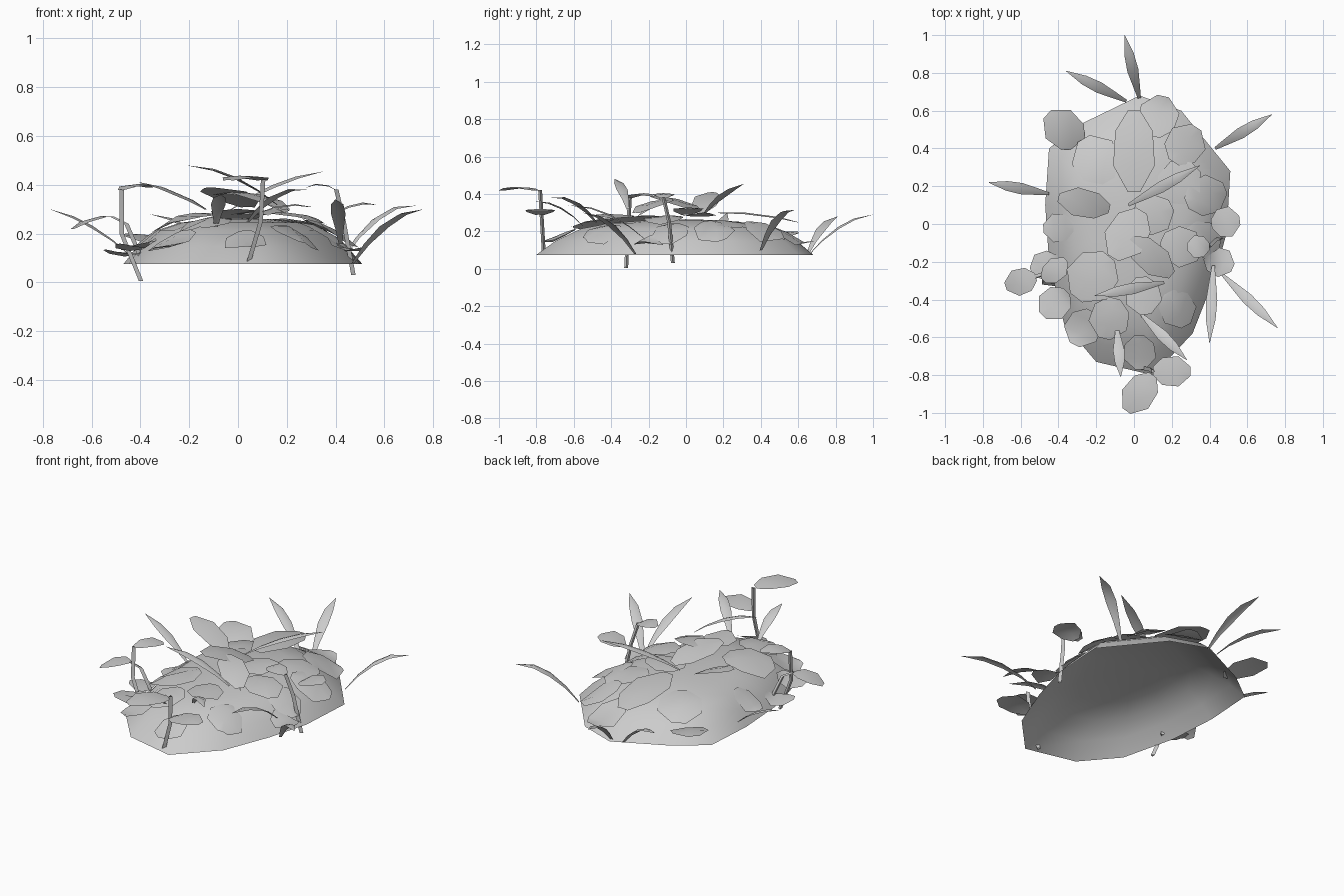
import bpy
import bmesh
import math
from mathutils import Vector

default_cube = bpy.data.objects.get("Cube")
if default_cube:
    bpy.data.objects.remove(default_cube, do_unlink=True)

grey = bpy.data.materials.new("plain grey")
grey.use_nodes = True
colour = (0.6, 0.6, 0.6, 1)
grey.diffuse_color = colour
grey.node_tree.nodes["Principled BSDF"].inputs["Base Color"].default_value = colour

UP = Vector((0, 0, 1))

# Outline of the mound's foot, and its side profile as (scale, height)
OUTLINE = [(.1, -.8), (.31, -.58), (.42, -.3), (.49, -.05), (.51, .28), (.25, .6),
           (.03, .68), (-.28, .53), (-.45, .4), (-.47, .1), (-.45, -.2), (-.37, -.53), (-.2, -.73)]
PROFILE = [(0, .265), (.25, .26), (.5, .245), (.7, .215), (.87, .15), (1, .075)]


def finish(name, bm):
    mesh = bpy.data.meshes.new(name)
    bm.to_mesh(mesh)
    bm.free()
    mesh.materials.append(grey)
    obj = bpy.data.objects.new(name, mesh)
    bpy.context.collection.objects.link(obj)
    bpy.ops.object.select_all(action='DESELECT')
    obj.select_set(True)
    bpy.context.view_layer.objects.active = obj
    bpy.ops.object.shade_smooth_by_angle(angle=math.radians(50))


def mound_height(x, y):
    """Height of the mound's surface, level from just inside its edge outward."""
    ratio = 0
    for (ax, ay), (bx, by) in zip(OUTLINE, OUTLINE[1:] + OUTLINE[:1]):
        nx, ny = by - ay, ax - bx
        ratio = max(ratio, (x * nx + y * ny) / (ax * nx + ay * ny))
    ratio = min(ratio, .96)
    for (s0, z0), (s1, z1) in zip(PROFILE, PROFILE[1:]):
        if ratio <= s1:
            return z0 + (z1 - z0) * (ratio - s0) / (s1 - s0)


def ribbon(bm, path, widths, fold=0.0, hug=False):
    """Leaf strip along a path, three points across, raised along the midrib."""
    rows = []
    for i, p in enumerate(path):
        ahead = path[min(i + 1, len(path) - 1)] - path[max(i - 1, 0)]
        side = ahead.cross(UP).normalized()
        row = []
        for k in (-1, 0, 1):
            q = p + side * widths[i] * k
            if hug and k:
                q.z += mound_height(q.x, q.y) - mound_height(p.x, p.y)
            q.z -= fold * abs(k) * widths[i]
            row.append(bm.verts.new(q))
        rows.append(row)
    for a, b in zip(rows, rows[1:]):
        for k in range(2):
            bm.faces.new((a[k], a[k + 1], b[k + 1], b[k]))


# Mound: an open-bottomed shell
bm = bmesh.new()
peak = bm.verts.new((0, 0, PROFILE[0][1]))
rings = [[bm.verts.new((x * s, y * s, z)) for x, y in OUTLINE] for s, z in PROFILE[1:]]
count = len(OUTLINE)
for i in range(count):
    j = (i + 1) % count
    bm.faces.new((peak, rings[0][i], rings[0][j]))
    for inner, outer in zip(rings, rings[1:]):
        bm.faces.new((inner[i], outer[i], outer[j], inner[j]))
finish("mound", bm)

# Broad leaves overlapping on the mound, tips pointing outward and down
LEAF_SHAPE = [(-1, .3), (-.5, .9), (.35, 1), (1, .3)]
LYING = [(-.2, .34, .13), (.13, .57, .11), (.27, .42, .11), (.24, .22, .12),
         (.38, .15, .11), (.25, -.12, .11), (.36, -.08, .1), (.45, -.2, .08),
         (-.13, -.5, .11), (.23, -.45, .1), (-.27, -.55, .1), (-.42, -.42, .09),
         (-.47, -.22, .08), (.03, -.68, .09), (.05, -.38, .1), (-.4, -.02, .08),
         (.1, .05, .11), (-.22, -.28, .14)]
bm = bmesh.new()
for n, (x, y, size) in enumerate(LYING):
    out = Vector((x, y, 0)).normalized()
    path = []
    for t, w in LEAF_SHAPE:
        p = Vector((x, y, 0)) + out * t * size
        p.z = mound_height(p.x, p.y) + .022 + .012 * (n % 3) + .015 * t
        path.append(p)
    ribbon(bm, path, [w * size * .95 for t, w in LEAF_SHAPE], .1, hug=True)
finish("lying_leaves", bm)

# Broad leaves held in the air: base, tip, half width
RAISED = [((0, .6, .25), (0, .17, .3), .11),
          ((-.13, .08, .3), (-.4, .14, .41), .075),
          ((.04, .07, .31), (-.11, -.18, .39), .11),
          ((-.02, -.08, .37), (.2, -.27, .3), .08),
          ((.1, -.8, .42), (-.04, -.99, .42), .085),
          ((.1, -.78, .29), (.3, -.78, .31), .08),
          ((-.52, -.28, .27), (-.68, -.33, .22), .07),
          ((-.28, .42, .14), (-.46, .58, .2), .1),
          ((.41, 0, .29), (.56, .02, .32), .08),
          ((-.48, -.3, .38), (-.36, -.19, .39), .06),
          ((.4, -.12, .38), (.28, -.12, .39), .06)]
bm = bmesh.new()
for base, tip, width in RAISED:
    base, tip = Vector(base), Vector(tip)
    path = []
    for t, w in LEAF_SHAPE:
        p = base.lerp(tip, (t + 1) / 2)
        p.z += .02 * (1 - t * t)
        path.append(p)
    ribbon(bm, path, [w * width for t, w in LEAF_SHAPE], .08)
finish("raised_leaves", bm)

# Narrow arching blades: base, tip, extra rise at the middle
BLADE_SHAPE = [(0, .25), (.2, .6), (.45, 1), (.7, .85), (1, .03)]
BLADES = [((.03, .66, .08), (-.05, 1, .29), .05), ((-.04, .65, .08), (-.36, .81, .28), .05),
          ((.43, .4, .1), (.73, .58, .315), .07), ((-.45, .16, .12), (-.77, .22, .3), .03),
          ((.47, -.27, .08), (.76, -.55, .3), .06), ((.42, -.22, .16), (.4, -.63, .34), .05),
          ((-.03, .1, .3), (.35, .31, .455), .03), ((.16, -.31, .32), (-.21, -.38, .48), .04),
          ((.04, -.48, .25), (.28, -.72, .38), .05), ((-.09, -.55, .23), (-.07, -.81, .36), .04),
          ((-.1, -.03, .36), (.2, -.26, .28), .04)]
bm = bmesh.new()
for base, tip, rise in BLADES:
    base, tip = Vector(base), Vector(tip)
    path = []
    for t, w in BLADE_SHAPE:
        p = base.lerp(tip, t)
        p.z += rise * 4 * t * (1 - t)
        path.append(p)
    ribbon(bm, path, [w * .03 for t, w in BLADE_SHAPE], .3)
finish("narrow_blades", bm)

# Thin stalks carrying the raised leaves
STALKS = {"front_stalk": [(.04, -.76, .08), (.09, -.77, .25), (.1, -.78, .42)],
          "right_stalk": [(-.4, -.32, .005), (-.48, -.31, .2), (-.48, -.3, .38)],
          "left_stalk": [(.47, -.07, .03), (.43, -.09, .25), (.4, -.12, .38)],
          "low_stalk": [(-.4, -.24, .1), (-.46, -.26, .24), (-.52, -.28, .27)]}
for name, points in STALKS.items():
    bm = bmesh.new()
    rings = []
    for p in points:
        corners = [math.tau * k / 3 for k in range(3)]
        rings.append([bm.verts.new(Vector(p) + Vector((math.cos(a), math.sin(a), 0)) * .012)
                      for a in corners])
    for low, high in zip(rings, rings[1:]):
        for k in range(3):
            m = (k + 1) % 3
            bm.faces.new((low[k], low[m], high[m], high[k]))
    finish(name, bm)
